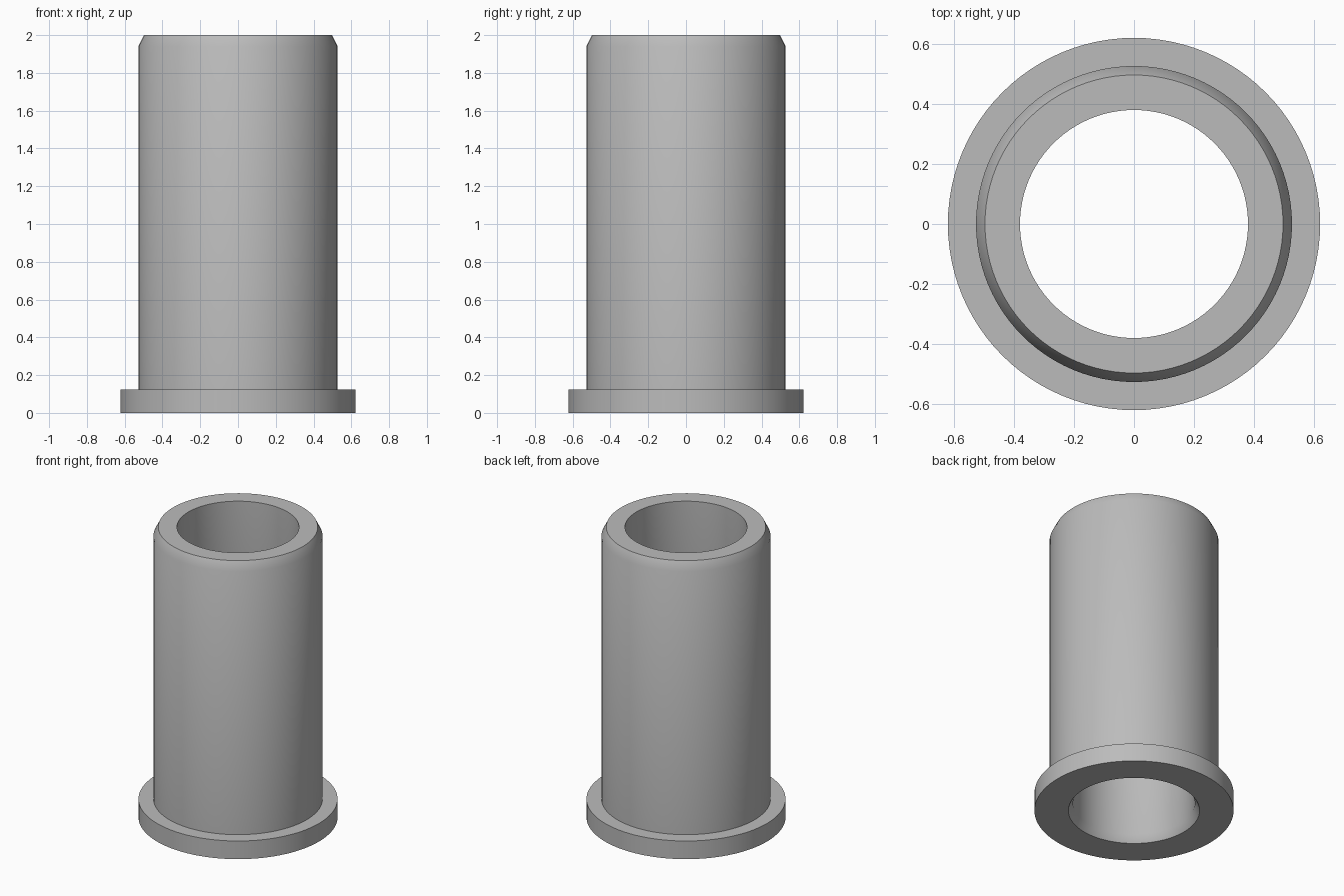
import bpy
import bmesh
import math

SEGMENTS = 96

cube = bpy.data.objects.get("Cube")
if cube:
    bpy.data.objects.remove(cube, do_unlink=True)

# Single plain grey material
grey = bpy.data.materials.new("grey")
grey.use_nodes = True
colour = (0.5, 0.5, 0.5, 1.0)
grey.diffuse_color = colour
grey.node_tree.nodes["Principled BSDF"].inputs["Base Color"].default_value = colour


def lathe(name, profile):
    """Revolve a closed (radius, height) profile around the z axis."""
    bm = bmesh.new()
    verts = [bm.verts.new((r, 0, z)) for r, z in profile]
    edges = [bm.edges.new((v, verts[(i + 1) % len(verts)])) for i, v in enumerate(verts)]
    bmesh.ops.spin(bm, geom=verts + edges, cent=(0, 0, 0), axis=(0, 0, 1),
                   angle=math.tau, steps=SEGMENTS, use_merge=True)
    bmesh.ops.remove_doubles(bm, verts=bm.verts, dist=0.0001)
    bmesh.ops.recalc_face_normals(bm, faces=bm.faces)
    mesh = bpy.data.meshes.new(name)
    bm.to_mesh(mesh)
    bm.free()
    mesh.materials.append(grey)
    obj = bpy.data.objects.new(name, mesh)
    bpy.context.collection.objects.link(obj)
    return obj


# Flanged sleeve: bore lead-in, base flange, body, chamfered rim
sleeve = lathe("flanged_sleeve", [
    (0.41, 0.0),
    (0.622, 0.0),
    (0.622, 0.125),
    (0.528, 0.125),
    (0.528, 1.94),
    (0.498, 2.0),
    (0.381, 2.0),
    (0.381, 0.05),
])

bpy.ops.object.select_all(action="DESELECT")
sleeve.select_set(True)
bpy.context.view_layer.objects.active = sleeve
bpy.ops.object.shade_smooth_by_angle(angle=math.radians(40))
